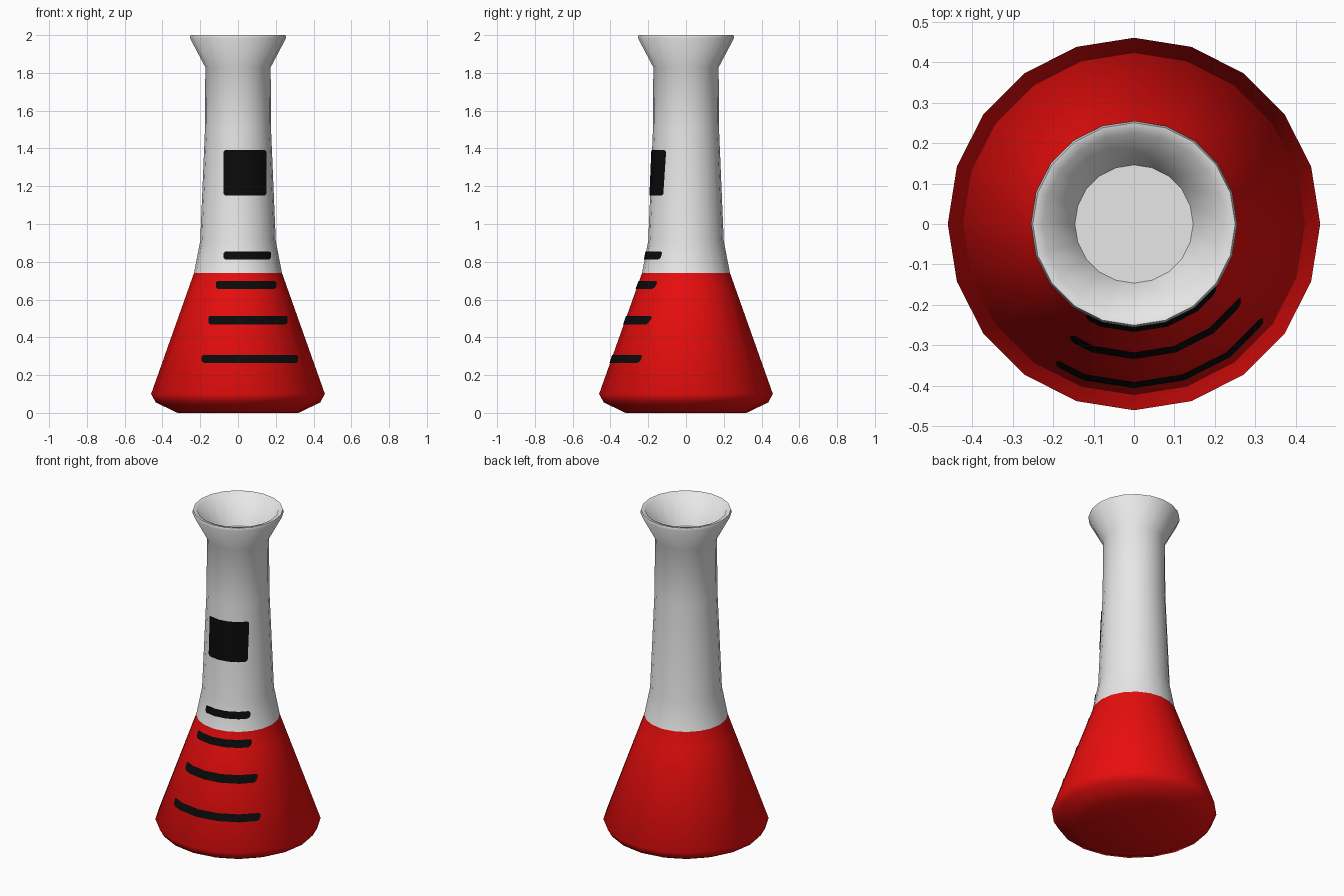
import bpy, bmesh, math

if "Cube" in bpy.data.objects:
    bpy.data.objects.remove(bpy.data.objects["Cube"])

SIDES = 20
STEP = 2 * math.pi / SIDES


def material(name, rgb):
    m = bpy.data.materials.new(name)
    m.diffuse_color = (*rgb, 1)
    m.use_nodes = True
    m.node_tree.nodes["Principled BSDF"].inputs["Base Color"].default_value = m.diffuse_color
    return m


white = material("white glass", (0.8, 0.8, 0.8))
red = material("red liquid", (0.8, 0.004, 0.004))
black = material("black marking", (0.003, 0.003, 0.003))

# Outer wall (radius, height), from base to lip, then the inside of the mouth
OUTER = [(0.32, 0.0), (0.435, 0.055), (0.46, 0.1), (0.265, 0.65), (0.233, 0.74),
         (0.2, 0.91), (0.175, 1.5), (0.173, 1.83), (0.255, 1.985), (0.25, 2.0)]
MOUTH = [(0.225, 1.995), (0.146, 1.83)]
LIQUID_TOP = 0.74


def add_object(name, bm, mats):
    me = bpy.data.meshes.new(name)
    bm.to_mesh(me)
    bm.free()
    for m in mats:
        me.materials.append(m)
    ob = bpy.data.objects.new(name, me)
    bpy.context.collection.objects.link(ob)
    bpy.ops.object.select_all(action='DESELECT')
    ob.select_set(True)
    bpy.context.view_layer.objects.active = ob
    bpy.ops.object.shade_smooth_by_angle(angle=math.radians(60))
    return ob


# Flask body: lathe with a red lower part
bm = bmesh.new()
rings = [[bm.verts.new((r * math.sin(k * STEP), -r * math.cos(k * STEP), z))
          for k in range(SIDES)] for r, z in OUTER + MOUTH]
for a, b in zip(rings, rings[1:]):
    for k in range(SIDES):
        n = (k + 1) % SIDES
        bm.faces.new((a[k], a[n], b[n], b[k]))
bm.faces.new(rings[0][::-1])
bm.faces.new(rings[-1])
for f in bm.faces:
    f.material_index = 1 if f.calc_center_median().z < LIQUID_TOP else 0
add_object("flask_body", bm, [white, red])


# Painted markings: thin plates that follow the facets of the wall
def wall_radius(z):
    for (r0, z0), (r1, z1) in zip(OUTER, OUTER[1:]):
        if z0 <= z <= z1:
            return r0 + (r1 - r0) * (z - z0) / (z1 - z0)


def facet_radius(z, a):
    local = (a % STEP) - STEP / 2
    return wall_radius(z) * math.cos(STEP / 2) / math.cos(local)


def angle_at(z, x):
    a = 0.0
    for _ in range(20):
        a = math.asin(max(-1, min(1, x / facet_radius(z, a))))
    return a


def marking(name, x0, x1, z0, z1, corner=0.009, lift=0.004):
    rows = [(z0, corner), (z0 + corner, 0), (z1 - corner, 0), (z1, corner)]
    spans = [(z, angle_at(z, x0 + c), angle_at(z, x1 - c)) for z, c in rows]
    lo = max(s[1] for s in spans) + 0.01
    hi = min(s[2] for s in spans) - 0.01
    breaks = [k * STEP for k in range(-5, 6) if lo < k * STEP < hi]
    bm = bmesh.new()
    grid = []
    for z, a0, a1 in spans:
        row = []
        for a in [a0, *breaks, a1]:
            r = facet_radius(z, a) + lift
            row.append(bm.verts.new((r * math.sin(a), -r * math.cos(a), z)))
        grid.append(row)
    for a, b in zip(grid, grid[1:]):
        for k in range(len(a) - 1):
            bm.faces.new((a[k], a[k + 1], b[k + 1], b[k]))
    add_object(name, bm, [black])


marking("measure_line_1", -0.19, 0.315, 0.265, 0.307)
marking("measure_line_2", -0.155, 0.26, 0.468, 0.514)
marking("measure_line_3", -0.115, 0.2, 0.657, 0.699)
marking("measure_line_4", -0.075, 0.172, 0.813, 0.855)
marking("label_patch", -0.075, 0.147, 1.15, 1.392)
